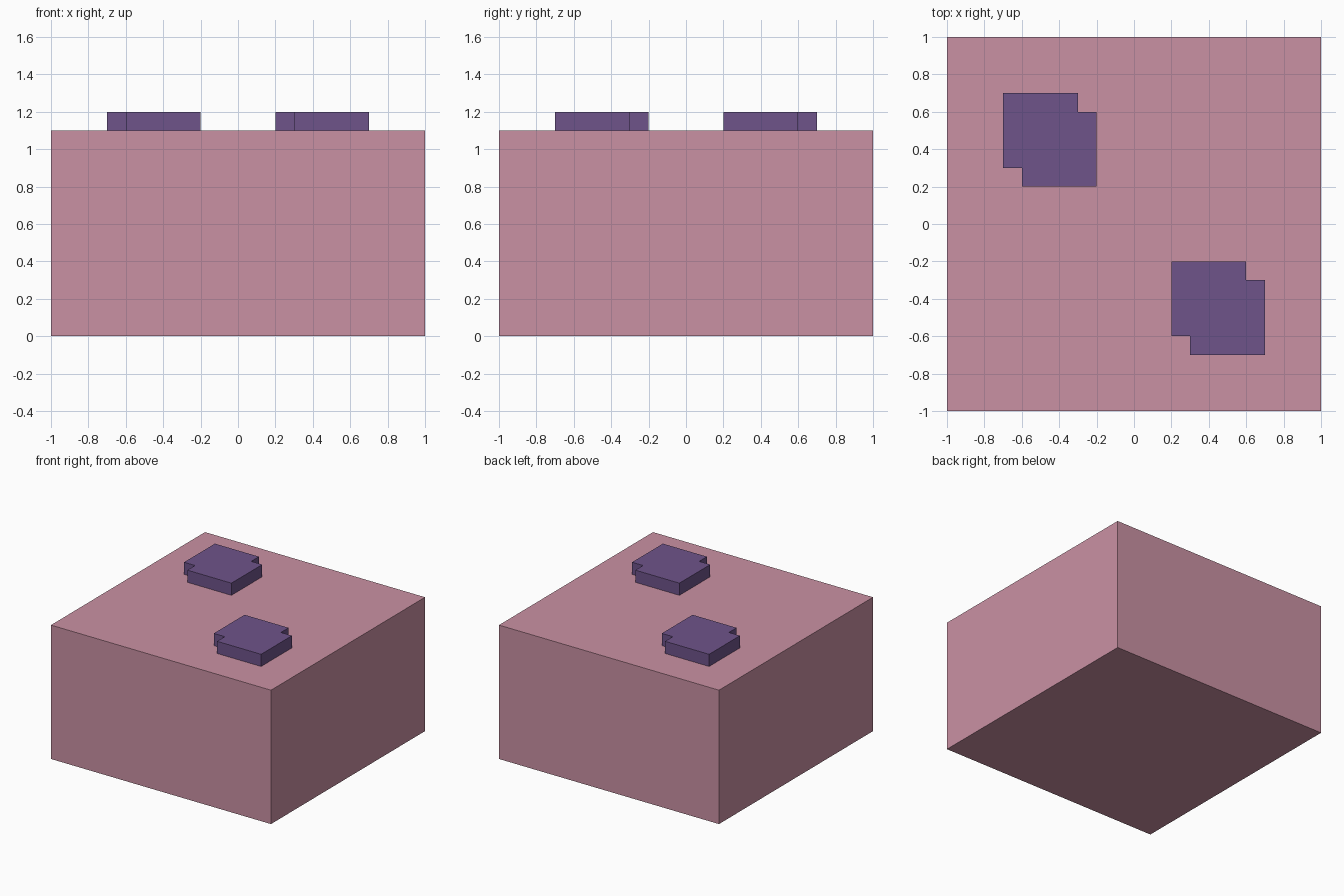
import bpy, bmesh

if "Cube" in bpy.data.objects:
    bpy.data.objects.remove(bpy.data.objects["Cube"])


def material(name, rgb):
    mat = bpy.data.materials.new(name)
    mat.diffuse_color = (*rgb, 1.0)
    mat.use_nodes = True
    mat.node_tree.nodes["Principled BSDF"].inputs["Base Color"].default_value = mat.diffuse_color
    return mat


def prism(name, outline, z0, z1, mat):
    """Extrude a flat counter-clockwise outline from z0 up to z1."""
    bm = bmesh.new()
    base = bm.faces.new([bm.verts.new((x, y, z0)) for x, y in outline])
    top = bmesh.ops.extrude_face_region(bm, geom=[base], use_keep_orig=True)["geom"]
    for v in top:
        if isinstance(v, bmesh.types.BMVert):
            v.co.z = z1
    bmesh.ops.recalc_face_normals(bm, faces=bm.faces)
    mesh = bpy.data.meshes.new(name)
    bm.to_mesh(mesh)
    bm.free()
    mesh.materials.append(mat)
    obj = bpy.data.objects.new(name, mesh)
    bpy.context.collection.objects.link(obj)
    return obj


pink = material("dusty pink", (0.591, 0.283, 0.371))
purple = material("muted purple", (0.156, 0.087, 0.254))

# Main block
prism("block", [(-1, -1), (1, -1), (1, 1), (-1, 1)], 0, 1.1, pink)

# Raised square pads with two opposite corners notched
h, n = 0.25, 0.15
pad = [(-n, -h), (h, -h), (h, n), (n, n), (n, h), (-h, h), (-h, -n), (-n, -n)]
for name, cx, cy in (("back_left_pad", -0.45, 0.45), ("front_right_pad", 0.45, -0.45)):
    prism(name, [(cx + x, cy + y) for x, y in pad], 1.1, 1.2, purple)
